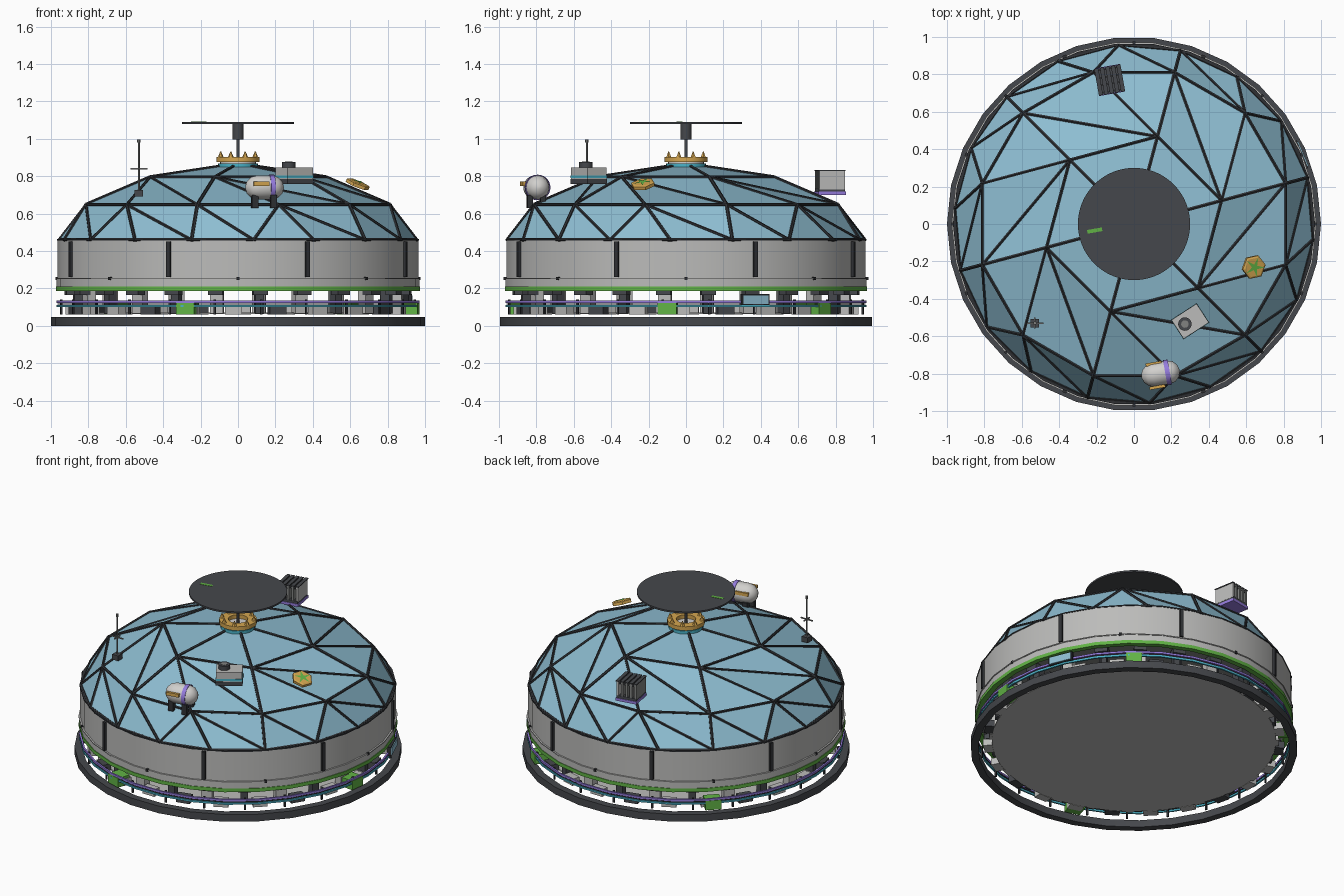
import bpy, bmesh, math
from math import sin, cos, pi, radians
from mathutils import Vector, Matrix

if "Cube" in bpy.data.objects:
    bpy.data.objects.remove(bpy.data.objects["Cube"])


def material(name, r, g, b):
    m = bpy.data.materials.new(name)
    m.use_nodes = True
    m.diffuse_color = (r, g, b, 1)
    m.node_tree.nodes["Principled BSDF"].inputs["Base Color"].default_value = (r, g, b, 1)
    return m


GLASS = material("blue glass", .27, .51, .64)
DARK = material("dark frame", .028, .03, .034)
CHAR = material("charcoal metal", .06, .064, .072)
STEEL = material("mid steel", .22, .225, .22)
WALL = material("wall grey", .5, .5, .49)
WHITE = material("pale tank", .64, .63, .61)
GREEN = material("green", .12, .45, .06)
PURPLE = material("purple", .3, .2, .72)
TEAL = material("teal", .07, .45, .58)
GOLD = material("gold", .66, .38, .08)


def finish(name, bm, mat, matrix=None, smooth=False):
    bmesh.ops.recalc_face_normals(bm, faces=bm.faces)
    me = bpy.data.meshes.new(name)
    bm.to_mesh(me)
    bm.free()
    me.materials.append(mat)
    ob = bpy.data.objects.new(name, me)
    bpy.context.collection.objects.link(ob)
    if matrix:
        ob.matrix_world = matrix
    if smooth:
        bpy.ops.object.select_all(action="DESELECT")
        ob.select_set(True)
        bpy.context.view_layer.objects.active = ob
        bpy.ops.object.shade_smooth_by_angle(angle=radians(35))
    return ob


def box(name, loc, size, mat, turn=0):
    bm = bmesh.new()
    bmesh.ops.create_cube(bm, size=1)
    bmesh.ops.scale(bm, vec=size, verts=bm.verts)
    return finish(name, bm, mat, Matrix.Translation(loc) @ Matrix.Rotation(radians(turn), 4, "Z"))


def polar_box(name, angle, r, z, size, mat):
    # size is depth, width, height; the depth axis points outward
    a = radians(angle)
    return box(name, (r * cos(a), r * sin(a), z), size, mat, angle)


def lathe(name, profile, mat, sides=30, closed=True, matrix=None, smooth=False):
    bm = bmesh.new()
    rows = [[bm.verts.new((r * cos(2 * pi * i / sides), r * sin(2 * pi * i / sides), z))
             for i in range(sides)] for r, z in profile]
    pairs = list(zip(rows, rows[1:])) + ([(rows[-1], rows[0])] if closed else [])
    for a, b in pairs:
        for i in range(sides):
            j = (i + 1) % sides
            bm.faces.new((a[i], a[j], b[j], b[i]))
    if not closed:
        bm.faces.new(rows[0])
        bm.faces.new(rows[-1])
    return finish(name, bm, mat, matrix, smooth)


def hoop(name, r0, r1, z0, z1, mat, sides=30):
    return lathe(name, [(r0, z0), (r1, z0), (r1, z1), (r0, z1)], mat, sides, smooth=True)


def disc(name, r, z0, z1, mat, sides=24, x=0, y=0):
    return lathe(name, [(r, z0), (r, z1)], mat, sides, False, Matrix.Translation((x, y, 0)), True)


# Ground ring, floor and wall
hoop("ground_ring", .953, 1, 0, .048, CHAR)
disc("floor_plate", .868, .062, .072, WALL, 60)
hoop("wall", .935, .965, .25, .458, WALL)
hoop("wall_lower_band", .93, .97, .208, .25, WALL)
hoop("wall_lip", .95, .975, .25, .256, WALL)
hoop("wall_top_trim", .94, .968, .455, .463, DARK)
disc("ceiling_plate", .94, .208, .216, STEEL, 30)
hoop("green_band", .94, .974, .186, .21, GREEN)
for k in range(8):
    polar_box("wall_rib", 22.5 + 45 * k, .966, .355, (.02, .022, .19), DARK)
    polar_box("wall_stud", 45 * k, .967, .253, (.018, .014, .016), DARK)

# Undercroft: rails, pillars and equipment crates
hoop("purple_rail", .96, .971, .123, .136, PURPLE)
hoop("dark_rail", .958, .966, .113, .119, DARK)
hoop("teal_rail", .96, .971, .1, .111, TEAL)
for k in range(24):
    a = 15 * k + 7.5
    polar_box("pillar", a, .86, .135, (.05, .07 if k % 2 else .045, .14), WALL if k % 2 else CHAR)
    polar_box("pillar_head", a, .9, .183, (.06, .08, .035), CHAR)
    polar_box("crate", a + 6, .895, .083, (.055, .09, .045), WALL if k % 3 else CHAR)
    polar_box("rail_post", a, .953, .1, (.01, .012, .08), DARK)
for a in (-6, 50, 135, 253):
    polar_box("green_crate", a, .925, .092, (.09, .1, .062), GREEN)
polar_box("screen_frame", 22.5, .965, .14, (.02, .16, .058), DARK)
polar_box("screen", 22.5, .977, .14, (.008, .145, .046), GLASS)

# Triangulated dome: each ring has six more nodes than the one above
bm = bmesh.new()
rings = [[bm.verts.new((0, 0, .866))]]
for n, (r, z) in enumerate([(.485, .795), (.84, .648), (.96, .46)], 1):
    rings.append([bm.verts.new((r * cos(radians(15 + 60 * i / n)), r * sin(radians(15 + 60 * i / n)), z))
                  for i in range(6 * n)])
for i in range(6):
    bm.faces.new((rings[0][0], rings[1][i], rings[1][(i + 1) % 6]))
for inner, outer in zip(rings[1:], rings[2:]):
    m, n, i, j = len(inner), len(outer), 0, 0
    while i < m or j < n:
        a, b = inner[i % m], outer[j % n]
        if j < n and (i == m or (j + 1) * m <= (i + 1) * n):
            j += 1
            bm.faces.new((a, b, outer[j % n]))
        else:
            i += 1
            bm.faces.new((a, b, inner[i % m]))
edges = [(e.verts[0].co.copy(), e.verts[1].co.copy()) for e in bm.edges]
finish("dome_glass", bm, GLASS)

# Struts along every dome edge, thicker on the six spokes
bm = bmesh.new()
for a, b in edges:
    d = b - a
    spoke = abs(a.x * b.y - a.y * b.x) < .001
    t = .0105 if spoke else .009
    mat = Matrix.Translation((a + b) / 2) @ d.to_track_quat("Z", "Y").to_matrix().to_4x4()
    bmesh.ops.create_cone(bm, cap_ends=True, segments=6, radius1=t, radius2=t,
                          depth=d.length, matrix=mat)
finish("dome_struts", bm, DARK)

# Crown collar and dish at the apex
disc("collar_teal", .106, .835, .869, TEAL, 32)
disc("collar_white", .095, .868, .877, WHITE, 32)
hoop("collar_gold", .06, .115, .876, .903, GOLD, 32)
for k in range(8):
    a = radians(45 * k + 22.5)
    lathe("crown_spike", [(.016, .9), (.002, .933)], GOLD, 6, False,
          Matrix.Translation((.1 * cos(a), .1 * sin(a), 0)))
disc("dish_mast", .008, .86, 1.0, CHAR, 12)
disc("dish_motor", .03, .995, 1.08, CHAR)
disc("dish", .3, 1.079, 1.09, CHAR, 64)
box("dish_mark", (-.21, -.035, 1.0895), (.08, .02, .005), GREEN, 10)

# Storage tank
tank = Matrix.Translation((.142, -.8, .74)) @ Matrix.Rotation(radians(10), 4, "Z") @ Matrix.Rotation(pi / 2, 4, "Y")
R = .064
caps = [(R * sin(radians(t)), -.04 - R * cos(radians(t))) for t in (5, 30, 60, 90)]
lathe("tank", caps + [(r, -z) for r, z in reversed(caps)], WHITE, 24, False, tank, True)
lathe("tank_band", [(R, .025), (.068, .025), (.068, .05), (R, .05)], PURPLE, 24, matrix=tank, smooth=True)
for x, y in ((.105, -.747), (.125, -.872)):
    box("tank_handle", (x, y, .76), (.085, .016, .022), GOLD, 10)
for x in (.09, .19):
    for y in (-.035, .035):
        box("tank_leg", (x, -.8 + y, .665), (.034, .03, .07), DARK, 10)

# Climate unit
box("unit_base", (.3, -.52, .772), (.165, .125, .026), CHAR, 33)
box("unit_body", (.3, -.52, .815), (.16, .12, .065), WALL, 33)
box("unit_stripe", (.3, -.52, .797), (.164, .124, .014), TEAL, 33)
disc("unit_fan", .036, .845, .876, CHAR, 20, .272, -.535)
disc("unit_fan_hub", .02, .876, .878, STEEL, 20, .272, -.535)

# Weather mast
box("mast_base", (-.53, -.53, .71), (.045, .045, .035), CHAR)
disc("mast_pole", .005, .72, .985, STEEL, 8, -.53, -.53)
box("mast_bar_wide", (-.53, -.53, .84), (.09, .007, .007), STEEL)
box("mast_bar_deep", (-.53, -.53, .84), (.007, .06, .007), STEEL)
disc("mast_tip", .009, .98, .997, STEEL, 8, -.53, -.53)

# Tilted hexagonal hatch with a green star
hatch = Matrix.Translation((.64, -.23, .757)) @ Vector((.36, -.13, .92)).to_track_quat("Z", "Y").to_matrix().to_4x4()
lathe("hatch", [(.066, -.01), (.066, .008), (.055, .013)], GOLD, 6, False, hatch)
bm = bmesh.new()
star = []
for k in range(10):
    r = .016 if k % 2 else .056
    star.append(bm.verts.new((r * cos(pi * k / 5), r * sin(pi * k / 5), .016)))
bm.faces.new(star)
finish("hatch_star", bm, GREEN, hatch)

# Finned radiator block
box("radiator_base", (-.13, .77, .708), (.14, .15, .018), PURPLE, 10)
box("radiator_plate", (-.13, .77, .725), (.132, .142, .018), CHAR, 10)
for k in range(5):
    s = (k - 2) * .03
    x, y = -.13 + s * cos(radians(10)), .77 + s * sin(radians(10))
    box("radiator_fin", (x, y, .778), (.014, .14, .1), STEEL if k < 4 else WALL, 10)
    box("radiator_fin_cap", (x, y, .83), (.022, .145, .006), CHAR, 10)
for k in range(4):
    s = (k - 1.5) * .04
    box("radiator_rod", (-.13 - s * sin(radians(10)), .77 + s * cos(radians(10)), .815),
        (.13, .008, .008), CHAR, 10)
